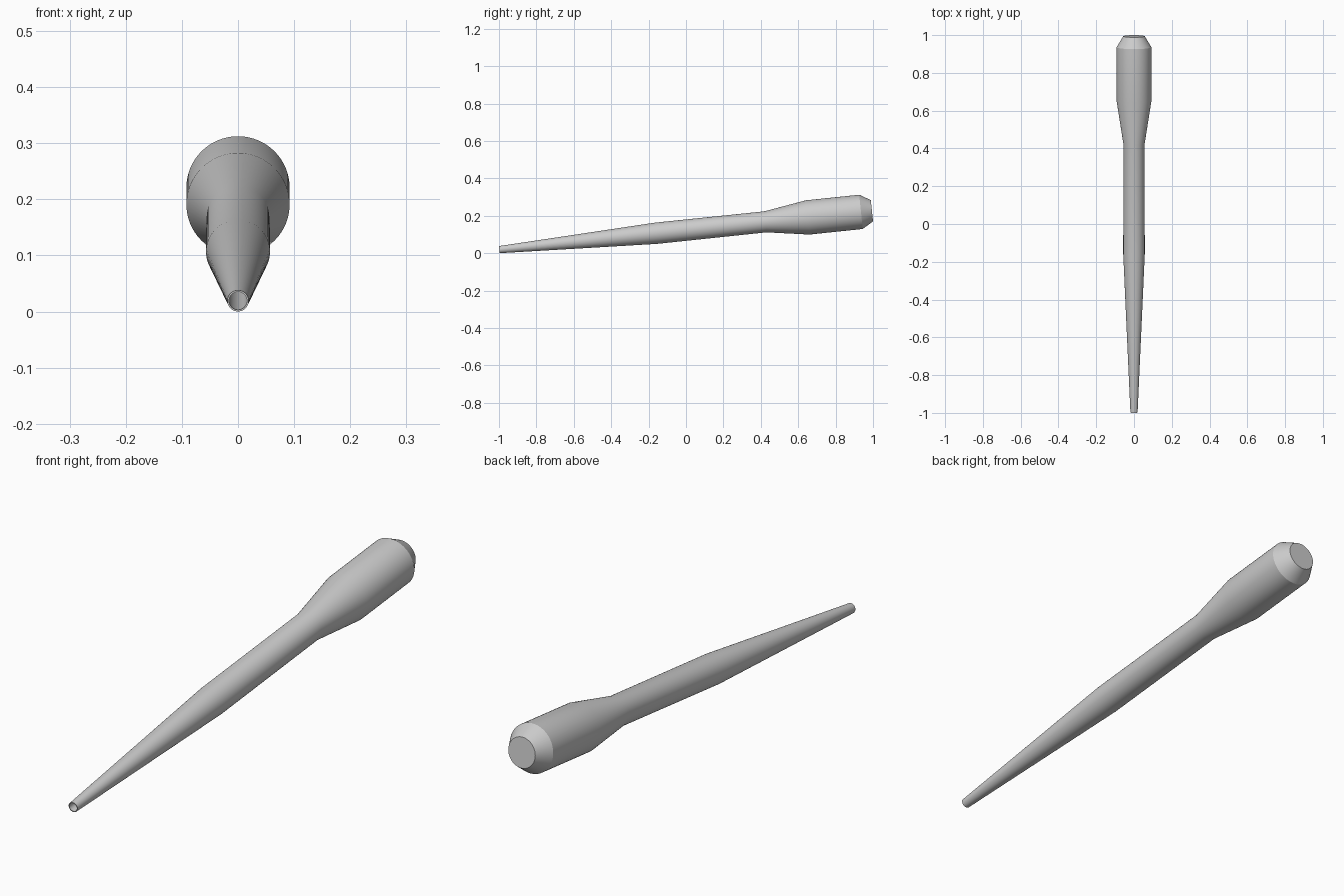
import bpy, bmesh, math
from mathutils import Matrix, Vector

if "Cube" in bpy.data.objects:
    bpy.data.objects.remove(bpy.data.objects["Cube"])

SEGMENTS = 64
tip = Vector((0, -0.998, 0.019))
end = Vector((0, 0.994, 0.227))
axis = end - tip
length = axis.length

# (radius, distance along the axis): bore, lip, long taper, shaft, flared grip, chamfered butt
profile = [
    (0.0, 0.40), (0.016, 0.40), (0.016, 0.0), (0.019, 0.0),
    (0.057, 0.842), (0.0565, 1.431), (0.092, 1.657),
    (0.092, 1.944), (0.057, length), (0.0, length),
]

# Tapered rod turned around its axis
bm = bmesh.new()
verts = [bm.verts.new((r, 0, h)) for r, h in profile]
edges = [bm.edges.new(pair) for pair in zip(verts, verts[1:])]
bmesh.ops.spin(bm, geom=verts + edges, cent=(0, 0, 0), axis=(0, 0, 1),
               angle=math.tau, steps=SEGMENTS, use_duplicate=False)
bmesh.ops.remove_doubles(bm, verts=bm.verts, dist=1e-5)
bmesh.ops.recalc_face_normals(bm, faces=bm.faces)

# Tilt the rod so the butt end is raised
tilt = Vector((0, 0, 1)).rotation_difference(axis).to_matrix().to_4x4()
bmesh.ops.transform(bm, matrix=Matrix.Translation(tip) @ tilt, verts=bm.verts)

mesh = bpy.data.meshes.new("tapered_handle")
bm.to_mesh(mesh)
bm.free()
handle = bpy.data.objects.new("tapered_handle", mesh)
bpy.context.collection.objects.link(handle)

# Smooth shading with crisp rims
bpy.context.view_layer.objects.active = handle
handle.select_set(True)
bpy.ops.object.shade_smooth_by_angle(angle=math.radians(30))
